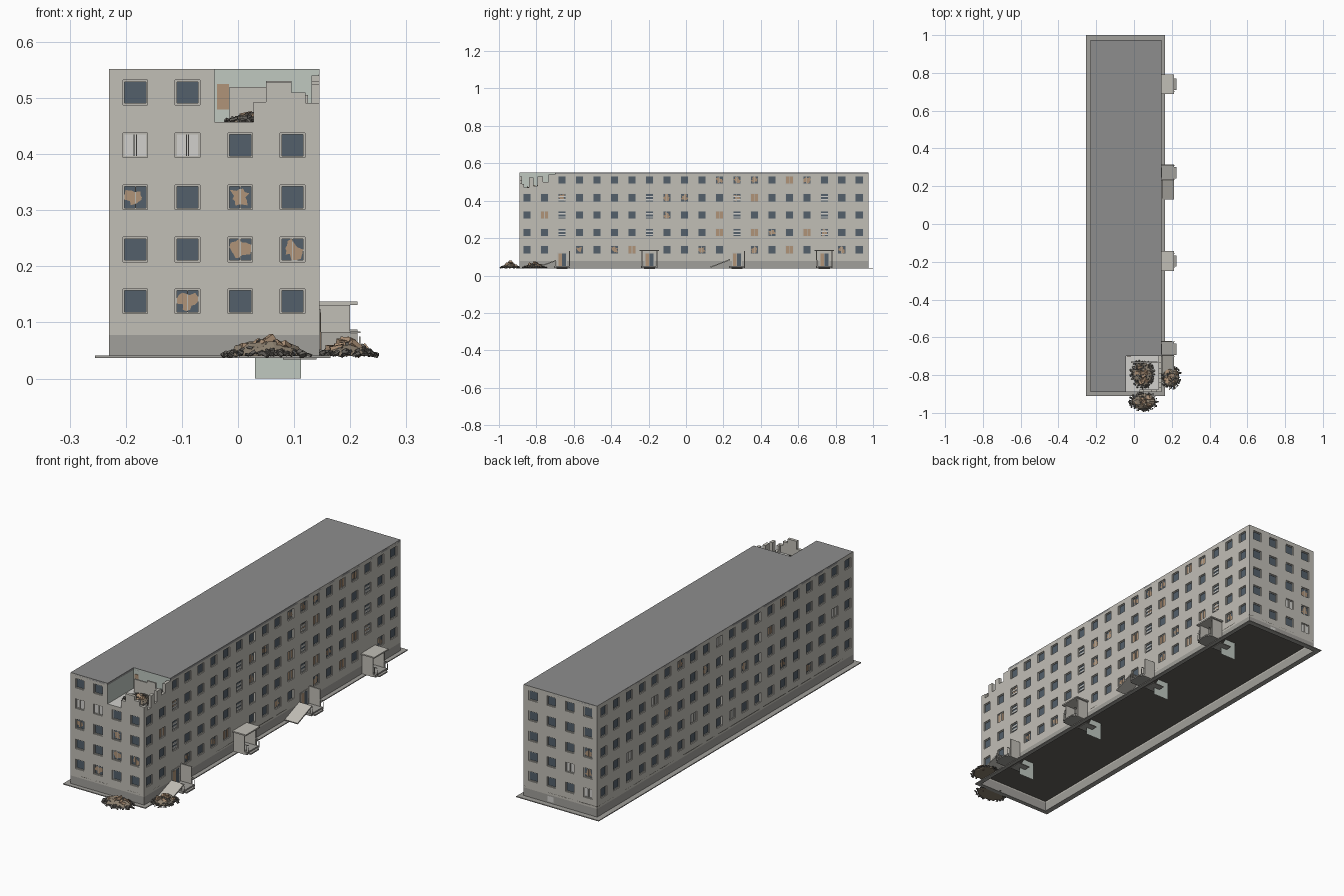
import bpy, bmesh, random
from math import sin, cos, pi, atan2, hypot
from mathutils import Vector, Matrix, Euler

if "Cube" in bpy.data.objects:
    bpy.data.objects.remove(bpy.data.objects["Cube"])

random.seed(4)
X0, X1, Y0, Y1, ZB, ZT = -0.23, 0.145, -0.89, 0.975, 0.04, 0.552
HX, HY, HZ = -0.042, -0.70, 0.457          # collapsed corner room limits
ROWS = [0.138, 0.23, 0.323, 0.416, 0.51]
COLX = [-0.183, -0.09, 0.004, 0.097]
COLY = [-0.85 + 0.0935 * i for i in range(20)]
DOORS = (2, 7, 12, 17)
W = 0.022

def mat(name, r, g, b):
    m = bpy.data.materials.new(name)
    m.diffuse_color = [(c / 255) ** 2.2 for c in (r, g, b)] + [1]
    m.use_nodes = True
    m.node_tree.nodes["Principled BSDF"].inputs["Base Color"].default_value = m.diffuse_color
    return m

WALL = mat("concrete", 192, 189, 181)
PLINTH = mat("plinth", 160, 158, 153)
FRAME = mat("frame", 185, 183, 175)
GLASS = mat("glass", 84, 96, 106)
PALE = mat("pale", 208, 207, 203)
BROWN = mat("brown", 174, 146, 120)
GREEN = mat("plaster", 190, 199, 191)
ROOF = mat("roofing", 140, 140, 140)
DIRT = mat("dirt", 138, 126, 110)
DARK = mat("debris", 100, 97, 92)

# Every part is gathered in its own bmesh and turned into an object at the end
parts = {}

def part(name, m):
    return parts.setdefault(name, (bmesh.new(), m))[0]

def box(name, m, x0, x1, y0, y1, z0, z1, rot=(0, 0, 0)):
    c = Vector(((x0 + x1) / 2, (y0 + y1) / 2, (z0 + z1) / 2))
    M = Matrix.Translation(c) @ Euler(rot).to_matrix().to_4x4() @ Matrix.Diagonal((x1 - x0, y1 - y0, z1 - z0, 1))
    bmesh.ops.create_cube(part(name, m), size=1, matrix=M)

class Side:
    """Maps wall coordinates (u along, d inward, z up) to the model."""
    def __init__(s, axis, pos, sign):
        s.axis, s.pos, s.sign = axis, pos, sign
        s.flip = (axis == 'x') == (sign > 0)

    def p(s, u, d, z):
        q = s.pos - s.sign * d
        return (u, q, z) if s.axis == 'x' else (q, u, z)

    def face(s, name, m, pts):
        bm = part(name, m)
        vs = [bm.verts.new(s.p(*q)) for q in pts]
        bm.faces.new(vs[::-1] if s.flip else vs)

    def rect(s, name, m, u0, u1, z0, z1, d):
        s.face(name, m, [(u0, d, z0), (u1, d, z0), (u1, d, z1), (u0, d, z1)])

    def bar(s, name, m, u0, u1, z0, z1, d0, d1):
        a, b = s.p(u0, d0, z0), s.p(u1, d1, z1)
        box(name, m, *[f(a[i], b[i]) for i in range(3) for f in (min, max)])

def ring(s, name, m, u, z, w0, d0, w1, d1):
    k = [(-1, -1), (1, -1), (1, 1), (-1, 1)]
    for i in range(4):
        a, b = k[i], k[(i + 1) % 4]
        s.face(name, m, [(u + a[0] * w0, d0, z + a[1] * w0), (u + b[0] * w0, d0, z + b[1] * w0),
                         (u + b[0] * w1, d1, z + b[1] * w1), (u + a[0] * w1, d1, z + a[1] * w1)])

def window(s, u, z, kind, stair):
    ring(s, "window_reveals", WALL, u, z, W, 0, W, 0.007)
    ring(s, "window_frames", FRAME, u, z, W, 0.004, W - 0.003, 0.004)
    ring(s, "window_frames", FRAME, u, z, W - 0.003, 0.004, W - 0.003, 0.007)
    g = W - 0.003
    s.rect("window_glass", GLASS, u - g, u + g, z - g, z + g, 0.007)
    if stair:
        for dz in (-0.014, 0.003):
            s.bar("stair_landings", PALE, u - g, u + g, z + dz, z + dz + 0.007, 0.004, 0.008)
    if kind == 'h':      # shattered pane, jagged hole
        pts = []
        for i in range(15):
            r = g * random.uniform(0.4, 1.1)
            a = i * 2 * pi / 15
            pts.append((u + max(-g, min(g, r * cos(a) * 1.1)), 0.0062, z + max(-g, min(g, r * sin(a) * 1.1))))
        s.face("broken_glass_holes", PALE if random.random() < 0.6 else BROWN, pts)
        s.bar("window_mullions", FRAME, u - 0.001, u + 0.001, z - g, z + g, 0.004, 0.0065)
    elif kind in ('p', 'b'):    # empty sash or boarded opening
        s.rect("empty_sashes" if kind == 'p' else "boarded_windows", PALE if kind == 'p' else BROWN,
               u - g, u + g, z - g, z + g, 0.006)
        for du in (-0.002, 0.002):
            s.bar("window_mullions", FRAME, u + du - 0.001, u + du + 0.001, z - g, z + g, 0.003, 0.006)

def wall(s, u0, u1, cols, damage, doors=(), cut=None):
    us = sorted([u0, u1] + [c + k * W for c in cols for k in (-1, 1)] + ([cut[0]] if cut else []))
    zs = sorted([ZB, 0.078, HZ, ZT] + [r + k * W for r in ROWS for k in (-1, 1)])
    for a, b in zip(us, us[1:]):
        for c, d in zip(zs, zs[1:]):
            mu, mz = (a + b) / 2, (c + d) / 2
            if cut and (mu - cut[0]) * cut[1] > 0 and mz > HZ:
                continue
            ci = next((i for i, q in enumerate(cols) if abs(mu - q) < 0.01), None)
            ri = next((i for i, q in enumerate(ROWS) if abs(mz - q) < 0.01), None)
            if ci is not None and ri is not None and not (ri == 0 and ci in doors):
                window(s, cols[ci], ROWS[ri], damage.get((ci, ri)), ci in doors and 0 < ri < 4)
            elif d < 0.08:
                s.rect("plinth", PLINTH, a, b, c, d, 0)
            else:
                s.rect("outer_walls", WALL, a, b, c, d, 0)

def marks(rows):         # row -> "columnkind" words
    return {(int(w[:-1]), r): w[-1] for r, t in rows.items() for w in t.split()}

front, right = Side('x', Y0, -1), Side('y', X1, 1)
back, left = Side('x', Y1, 1), Side('y', X0, -1)
wall(front, X0, X1, COLX, marks({0: "1h", 1: "2h 3h", 2: "0h 2h", 3: "0p 1p"}), cut=(HX, 1))
wall(right, Y0, Y1, COLY, marks({0: "3h 5h 6b 10h 13h 15b 18h", 1: "11b 13b 14h 16b 17h", 2: "1b 8h 11b",
     3: "2h 8h 9h 12h 13b", 4: "11h 12h 13h 15b 16h"}), DOORS, cut=(HY, -1))
wall(back, X0, X1, COLX, marks({0: "0p", 1: "1p 0h", 2: "0h"}))
wall(left, Y0, Y1, COLY, marks({0: "3h 9p", 1: "5h 12p 17p", 2: "1p 8h 14h", 3: "6h 11h 15p", 4: "5h 10p 13h"}))
back.rect("basement_vent", PALE, -0.008, 0.022, 0.047, 0.072, -0.0005)

# Roof (L shape), ground floor and paving ring
box("roof", ROOF, X0, HX, Y0, Y1, ZT - 0.01, ZT)
box("roof", ROOF, HX, X1, HY, Y1, ZT - 0.01, ZT)
box("ground_floor", DARK, X0, X1, Y0, Y1, 0.085, 0.09)
for a in ((-0.255, X0, -0.91, 1), (X1, 0.165, -0.91, 1), (X0, X1, -0.91, Y0), (X0, X1, Y1, 1)):
    box("paving", PLINTH, *a, 0.037, 0.041)

# Exposed corner room: floor, inner walls, door, jagged wall remains
box("room_floor", PALE, HX, X1 - 0.001, Y0 + 0.001, HY, HZ - 0.008, HZ)
box("room_walls", GREEN, HX - 0.006, HX, Y0 + 0.001, HY, HZ, ZT - 0.001)
box("room_walls", GREEN, HX, X1 - 0.001, HY, HY + 0.006, HZ, ZT - 0.001)
box("room_door", BROWN, HX + 0.005, HX + 0.026, HY - 0.002, HY, 0.48, 0.525)
for a, b, z in ((0.028, 0.05, 0.493), (0.05, 0.095, 0.529), (0.095, 0.12, 0.51), (0.12, X1, 0.491)):
    box("broken_front_wall", WALL, a, b, Y0, Y0 + 0.014, HZ, z)
for a, b, z in ((Y0 + 0.014, -0.865, 0.49), (-0.865, -0.84, 0.47), (-0.84, -0.815, 0.525), (-0.815, -0.795, 0.48),
                (-0.795, -0.765, 0.53), (-0.765, -0.735, 0.5), (-0.735, HY, 0.54)):
    box("broken_side_wall", WALL, X1 - 0.014, X1, a, b, HZ, z)
for a, b, z in ((-0.015, 0.05, 0.52), (0.05, 0.095, 0.53), (0.095, 0.125, 0.505)):
    box("broken_partition", WALL, a, b, -0.735, -0.728, HZ, z)

# Entrances: steps, door, side walls, rails, canopy, inner stair panel
for n, i in enumerate(DOORS):
    y = COLY[i]
    intact = n in (1, 3)
    box("porch_steps", PLINTH, X1, 0.213, y - 0.042, y + 0.042, 0.04, 0.052)
    box("porch_steps", PLINTH, 0.213, 0.224, y - 0.03, y + 0.03, 0.04, 0.046)
    box("door_frames", FRAME, X1, X1 + 0.002, y - 0.027, y + 0.027, 0.052, 0.124)
    box("doors", BROWN, X1, X1 + 0.003, y - 0.02, y - 0.001, 0.052, 0.118)
    box("door_openings", GLASS, X1, X1 + 0.0025, y + 0.001, y + 0.022, 0.052, 0.118)
    for k in (-1, 1):
        if k > 0 or intact:
            box("porch_walls", WALL, X1, 0.2, y + k * 0.041 - 0.003, y + k * 0.041 + 0.003, 0.04, 0.131)
        for x, z in ((0.203, 0.083), (0.216, 0.075)):
            box("porch_rails", FRAME, x, x + 0.002, y + k * 0.038, y + k * 0.038 + 0.002, 0.045, z)
        box("porch_rails", FRAME, 0.2, 0.218, y + k * 0.038, y + k * 0.038 + 0.002, 0.081, 0.084)
    if intact:
        box("canopies", WALL, X1, 0.213, y - 0.052, y + 0.052, 0.131, 0.137)
    bm = part("stair_panels", GREEN)
    prof = ((0.03, 0), (0.112, 0), (0.112, 0.04), (0.085, 0.088), (0.03, 0.088))
    bm.faces.new([bm.verts.new((x, y, z)) for x, z in prof])
    box("stair_landings_inside", PLINTH, 0.08, 0.14, y - 0.03, y + 0.03, 0.034, 0.038)

# Fallen canopies leaning beside their porches
for ya, yb, zb in ((0.13, 0.235, 0.085), (-0.795, -0.695, 0.08)):
    L, m, z = hypot(yb - ya, zb - 0.044), (ya + yb) / 2, (zb + 0.044) / 2
    box("fallen_canopies", WALL, X1 + 0.003, 0.213, m - L / 2, m + L / 2, z - 0.003, z + 0.003,
        (atan2(zb - 0.044, yb - ya), 0, 0))

# Rubble heaps: low mound, larger slabs and many small chunks
def heap(name, cx, cy, z, rx, ry, h, count):
    bm = part(name + "_mound", DIRT)
    M = Matrix.Translation((cx, cy, z)) @ Matrix.Diagonal((rx * 0.8, ry * 0.8, h * 0.75, 1))
    new = bmesh.ops.create_icosphere(bm, subdivisions=2, radius=1, matrix=M)["verts"]
    for v in new:
        v.co.z = max(z, v.co.z + random.uniform(-0.2, 0.15) * h)
    for i in range(count):
        a, r = random.uniform(0, 2 * pi), random.random() ** 0.6
        s = random.uniform(0.002, 0.006)
        big = i % 22 == 0
        if big:
            s, r = 0.011, r * 0.6
        x, y = cx + rx * r * cos(a) * 0.95, cy + ry * r * sin(a) * 0.95
        zc = z + 0.002 + h * 0.85 * (1 - r) * random.uniform(0.6, 1)
        box(name + ("_slabs" if big else "_chunks"), BROWN if big else DARK, x - s, x + s,
            y - s * 0.8, y + s * 0.8, zc - s * 0.5, zc + s * 0.5, [random.uniform(-0.7, 0.7) for _ in range(3)])

heap("front_rubble", 0.05, -0.94, 0.04, 0.082, 0.055, 0.034, 260)
heap("side_rubble", 0.195, -0.81, 0.04, 0.056, 0.07, 0.032, 220)
heap("room_rubble", 0.045, -0.795, HZ, 0.07, 0.08, 0.022, 260)

for name, (bm, m) in parts.items():
    bmesh.ops.remove_doubles(bm, verts=bm.verts, dist=1e-6)
    me = bpy.data.meshes.new(name)
    bm.to_mesh(me)
    bm.free()
    me.materials.append(m)
    bpy.context.collection.objects.link(bpy.data.objects.new(name, me))
